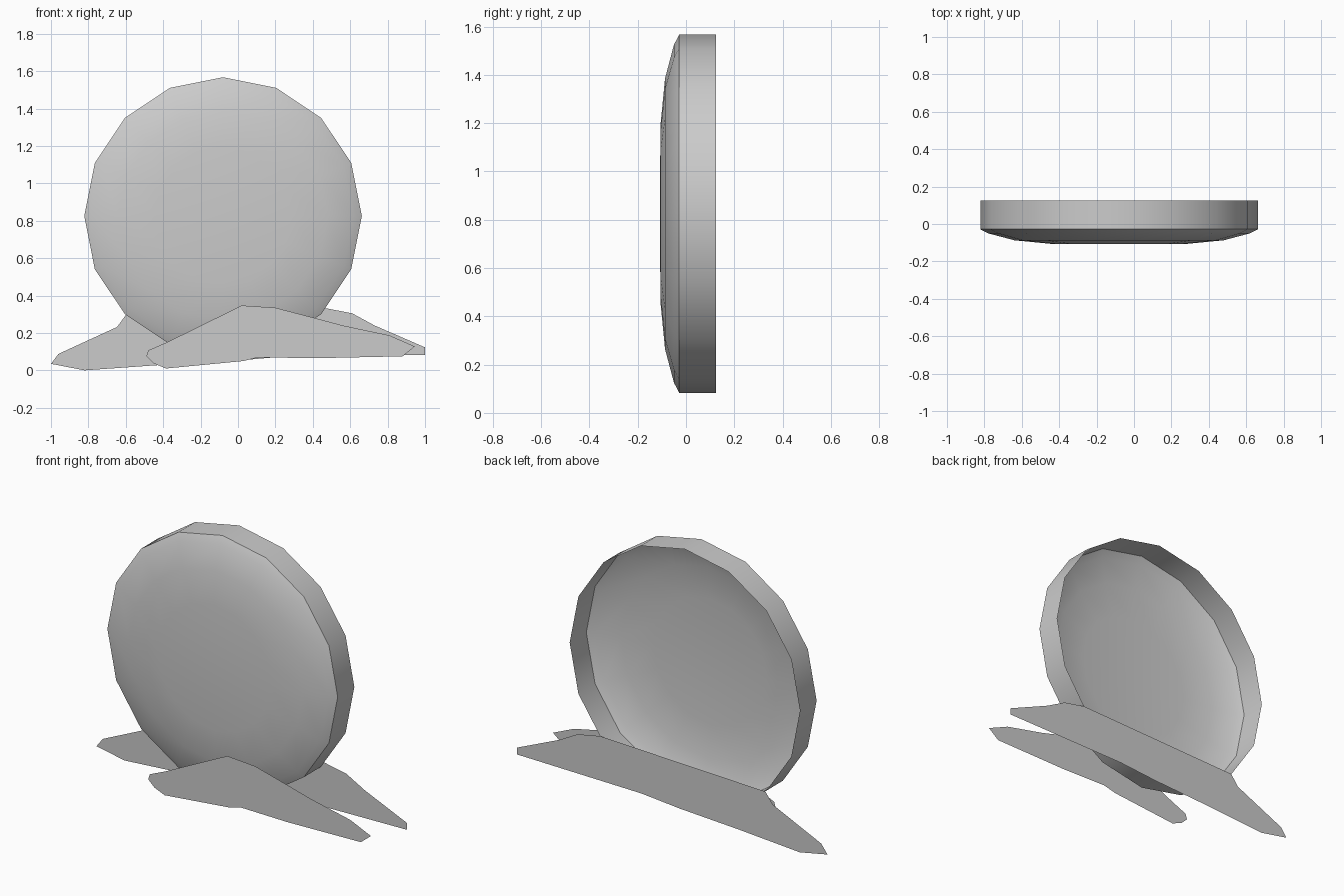
import bpy, bmesh
from math import sin, cos, tau
from mathutils import Vector

if "Cube" in bpy.data.objects:
    bpy.data.objects.remove(bpy.data.objects["Cube"])

CENTRE = Vector((-0.08, 0, 0.825))
SIDES = 16


def finish(name, bm):
    mesh = bpy.data.meshes.new(name)
    bm.to_mesh(mesh)
    bm.free()
    obj = bpy.data.objects.new(name, mesh)
    bpy.context.collection.objects.link(obj)
    return obj


def flat_panel(name, y, outline):
    """One flat upright sheet facing the front."""
    bm = bmesh.new()
    bm.faces.new([bm.verts.new((x, y, z)) for x, z in outline])
    bmesh.ops.triangulate(bm, faces=bm.faces[:])
    return finish(name, bm)


# Open-backed round dish: rim, then shallow domed front (radius, y)
profile = [(0.742, 0.125), (0.742, -0.028), (0.70, -0.05),
           (0.56, -0.087), (0.365, -0.106)]
bm = bmesh.new()
rings = []
for r, y in profile:
    rings.append([bm.verts.new(CENTRE + Vector((r * cos(tau * i / SIDES), y,
                                                r * sin(tau * i / SIDES))))
                  for i in range(SIDES)])
for a, b in zip(rings, rings[1:]):
    for i in range(SIDES):
        j = (i + 1) % SIDES
        bm.faces.new((a[i], b[i], b[j], a[j]))
hub = bm.verts.new(CENTRE + Vector((0, -0.108, 0)))
for i in range(SIDES):
    front = bm.faces.new((rings[-1][i], hub, rings[-1][(i + 1) % SIDES]))
# Make the outside of the dish face outwards
bm.normal_update()
if front.normal.y > 0:
    bmesh.ops.reverse_faces(bm, faces=bm.faces[:])
dish = finish("dish", bm)
bpy.context.view_layer.objects.active = dish
dish.select_set(True)
bpy.ops.object.shade_smooth_by_angle(angle=0.7)

# Flat base panel in front of the dish
flat_panel("front_base_panel", -0.126, [
    (-0.49, 0.075), (-0.45, 0.037), (-0.385, 0.01), (0.03, 0.05),
    (0.11, 0.07), (0.41, 0.065), (0.88, 0.075), (0.945, 0.128),
    (0.81, 0.187), (0.56, 0.24), (0.41, 0.28), (0.2, 0.335),
    (0.02, 0.347), (-0.2, 0.23), (-0.38, 0.15), (-0.48, 0.107)])

# Longer flat base panel behind the dish
flat_panel("back_base_panel", 0.126, [
    (-1.0, 0.035), (-0.82, 0.0), (-0.44, 0.027), (-0.05, 0.048),
    (0.2, 0.07), (1.0, 0.083), (1.0, 0.123), (0.73, 0.24),
    (0.61, 0.305), (0.465, 0.333), (-0.6, 0.295), (-0.64, 0.235),
    (-0.96, 0.088)])
